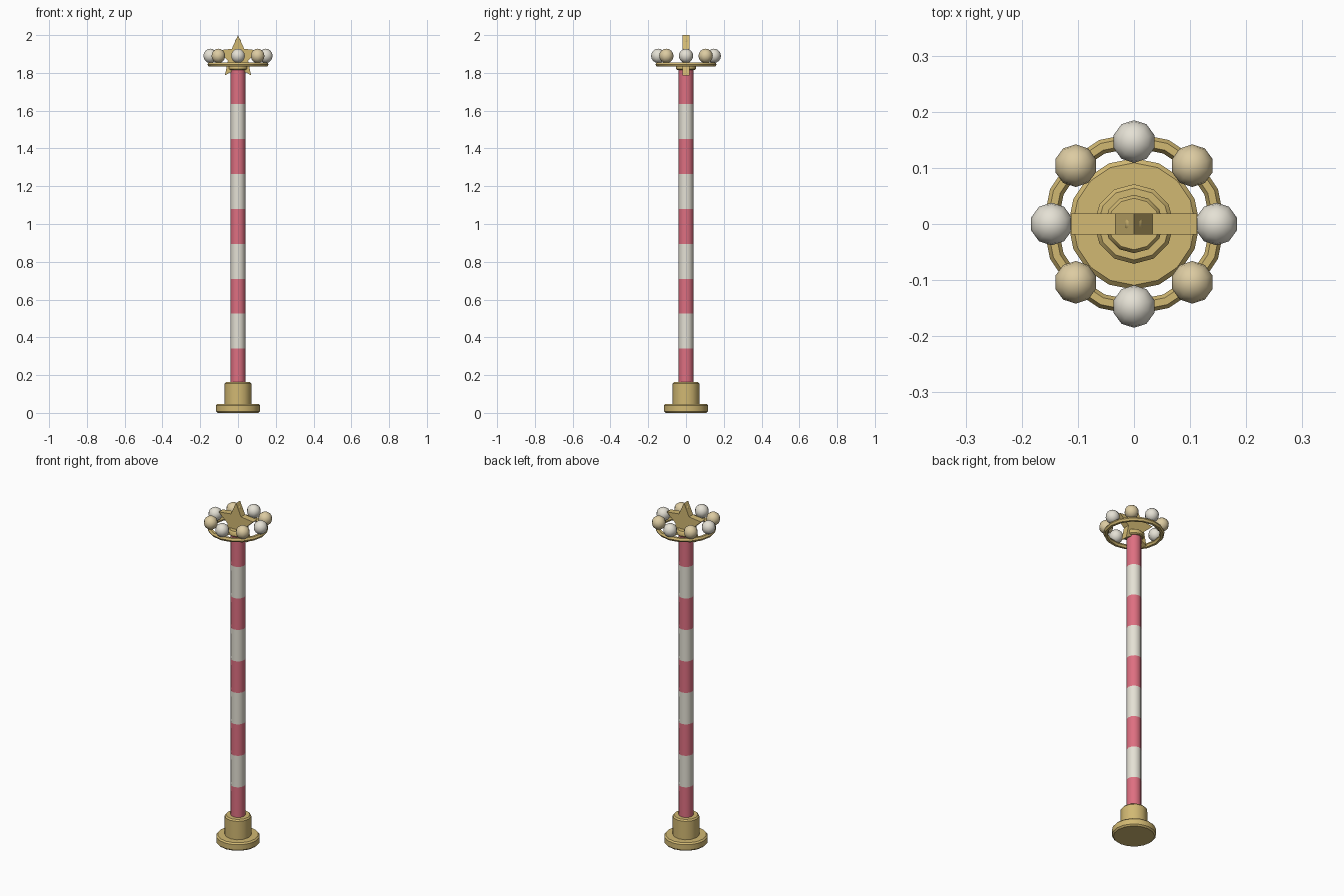
import bpy, bmesh, math
from math import sin, cos, pi

cube = bpy.data.objects.get("Cube")
if cube:
    bpy.data.objects.remove(cube, do_unlink=True)


def material(name, rgb):
    m = bpy.data.materials.new(name)
    m.use_nodes = True
    m.diffuse_color = (*rgb, 1)
    m.node_tree.nodes["Principled BSDF"].inputs["Base Color"].default_value = (*rgb, 1)
    return m


gold = material("gold", (0.64, 0.48, 0.17))
cream = material("cream", (0.72, 0.60, 0.36))
white = material("white", (0.78, 0.75, 0.66))
pink = material("pink", (0.73, 0.16, 0.22))


def finish(bm, name, mats, smooth=True):
    bmesh.ops.recalc_face_normals(bm, faces=bm.faces)
    mesh = bpy.data.meshes.new(name)
    bm.to_mesh(mesh)
    bm.free()
    obj = bpy.data.objects.new(name, mesh)
    bpy.context.collection.objects.link(obj)
    for m in mats:
        mesh.materials.append(m)
    if smooth:
        bpy.ops.object.select_all(action="DESELECT")
        obj.select_set(True)
        bpy.context.view_layer.objects.active = obj
        bpy.ops.object.shade_smooth_by_angle(angle=math.radians(40))
    return obj


def lathe(name, profile, sides, mats, rule=None):
    """Turn a (radius, height) profile about z and cap both ends."""
    bm = bmesh.new()
    rings = [[bm.verts.new((r * cos(2 * pi * i / sides), r * sin(2 * pi * i / sides), z))
              for i in range(sides)] for r, z in profile]
    for k, (a, b) in enumerate(zip(rings, rings[1:])):
        for i in range(sides):
            j = (i + 1) % sides
            f = bm.faces.new((a[i], a[j], b[j], b[i]))
            f.material_index = rule(k) if rule else 0
    bm.faces.new(rings[0])
    bm.faces.new(rings[-1])
    return finish(bm, name, mats)


def ball(name, centre, radius, mat):
    bm = bmesh.new()
    bmesh.ops.create_uvsphere(bm, u_segments=10, v_segments=8, radius=radius)
    bmesh.ops.translate(bm, verts=bm.verts, vec=centre)
    return finish(bm, name, [mat])


# Stepped base
lathe("base_disc", [(0.109, 0), (0.117, 0.008), (0.117, 0.039), (0.109, 0.047)], 16, [gold])
lathe("base_collar", [(0.071, 0.04), (0.071, 0.155), (0.064, 0.163)], 12, [gold])

# Striped pole
lathe("striped_pole", [(0.039, 0.155 + 0.185 * k) for k in range(10)], 12,
      [pink, white], lambda k: k % 2)

# Cap under the star
lathe("pole_cap", [(0.047, 1.815), (0.052, 1.82), (0.052, 1.838), (0.046, 1.845)], 12, [gold])

# Ring carrying the beads
bpy.ops.mesh.primitive_torus_add(major_segments=16, minor_segments=6, major_radius=0.149,
                                 minor_radius=0.013, location=(0, 0, 1.845))
ring = bpy.context.object
ring.name = "bead_ring"
ring.data.materials.append(gold)
bpy.ops.object.shade_smooth_by_angle(angle=math.radians(40))

# Beads, alternating in colour
for i in range(8):
    a = i * pi / 4
    ball(f"bead_{i + 1}", (0.147 * cos(a), 0.147 * sin(a), 1.89), 0.038,
         cream if i % 2 else white)

# Five-pointed star with a small bead set in its upper point
bm = bmesh.new()
outline = []
for i in range(10):
    r = 0.056 if i % 2 else 0.118
    outline.append(bm.verts.new((r * sin(i * pi / 5), -0.019, 1.882 + r * cos(i * pi / 5))))
front = bm.faces.new(outline)
back = bmesh.ops.extrude_face_region(bm, geom=[front], use_keep_orig=True)
bmesh.ops.translate(bm, verts=[v for v in back["geom"] if isinstance(v, bmesh.types.BMVert)],
                    vec=(0, 0.038, 0))
finish(bm, "star", [gold], smooth=False)
ball("star_tip_bead", (0, 0, 1.965), 0.0172, gold)
